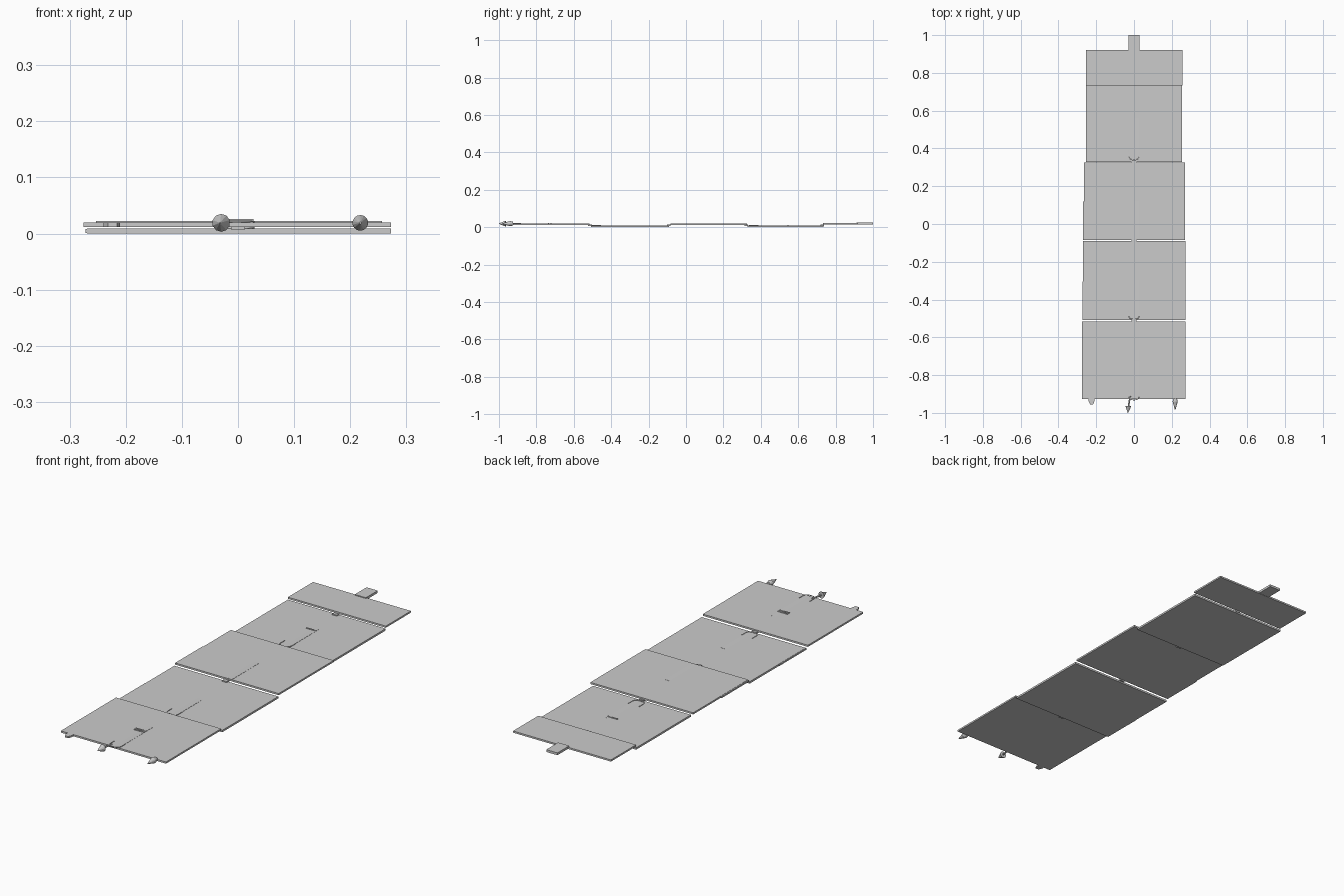
import bpy, math
from mathutils import Vector

if "Cube" in bpy.data.objects:
    bpy.data.objects.remove(bpy.data.objects["Cube"])


def prism(name, outline, z0, z1):
    # Extrude a top-view outline between two heights
    n = len(outline)
    verts = [(x, y, z) for z in (z0, z1) for x, y in outline]
    faces = [tuple(reversed(range(n))), tuple(range(n, 2 * n))]
    faces += [(i, (i + 1) % n, n + (i + 1) % n, n + i) for i in range(n)]
    mesh = bpy.data.meshes.new(name)
    mesh.from_pydata(verts, [], faces)
    ob = bpy.data.objects.new(name, mesh)
    bpy.context.collection.objects.link(ob)
    return ob


def box(name, x0, x1, y0, y1, z0, z1):
    return prism(name, [(x0, y0), (x1, y0), (x1, y1), (x0, y1)], z0, z1)


def cone(name, a, b, r0, r1, sides=10):
    # Tapered solid running from point a to point b
    a, b = Vector(a), Vector(b)
    d = b - a
    bpy.ops.mesh.primitive_cone_add(vertices=sides, radius1=r0, radius2=r1,
                                    depth=d.length, location=(a + b) / 2)
    ob = bpy.context.object
    ob.rotation_euler = d.to_track_quat('Z', 'Y').to_euler()
    ob.name = name


# Stepped row of flat panels
panels = [
    (-0.275, 0.273, -0.926, -0.515, 0.012, 0.020),
    (-0.269, 0.273, -0.507, -0.090, 0.000, 0.009),
    (-0.265, 0.271, -0.084, 0.325, 0.012, 0.020),
    (-0.255, 0.255, 0.328, 0.735, 0.000, 0.009),
    (-0.253, 0.257, 0.733, 0.920, 0.014, 0.022),
]
for i, p in enumerate(panels):
    box(f"panel_{i + 1}", *p)

# Slightly wider strips on the left edges
box("edge_strip_middle", -0.270, -0.264, -0.084, 0.120, 0.012, 0.019)
box("edge_strip_front", -0.272, -0.268, -0.507, -0.305, 0.001, 0.008)

# End tongue
box("tongue", -0.030, 0.028, 0.912, 1.0, 0.015, 0.026)

# Low central straps, tilted sideways so the right edge lifts from the panel
for i, (y0, y1, z) in enumerate([(-0.926, -0.670, 0.020), (-0.500, -0.300, 0.009),
                                 (-0.080, 0.120, 0.020), (0.340, 0.560, 0.009)]):
    strap = box(f"strap_{i + 1}", -0.027, 0.027, y0, y1, z - 0.003, z)
    strap.rotation_euler = (0, -0.03, 0)
    strap.location.x = 0.03 * z

# Cross bars over the straps
for i, (y, z) in enumerate([(-0.735, 0.020), (-0.722, 0.020), (0.545, 0.009)]):
    box(f"cross_bar_{i + 1}", -0.026, 0.026, y - 0.003, y + 0.003, z - 0.002, z + 0.003)

# Thin U-shaped loops at the strap ends
for i, (y, z) in enumerate([(-0.932, 0.020), (-0.505, 0.009), (0.338, 0.009)]):
    curve = bpy.data.curves.new(f"loop_{i + 1}", 'CURVE')
    curve.dimensions = '3D'
    curve.bevel_depth = 0.0018
    curve.bevel_resolution = 1
    curve.use_fill_caps = True
    path = [(-0.028, y + 0.05)]
    path += [(-0.028 * math.cos(t * math.pi / 6),
              y + 0.018 * (1 - math.sin(t * math.pi / 6))) for t in range(7)]
    path += [(0.028, y + 0.05)]
    spline = curve.splines.new('POLY')
    spline.points.add(len(path) - 1)
    for pt, (x, yy) in zip(spline.points, path):
        pt.co = (x, yy, z + 0.001, 1)
    bpy.context.collection.objects.link(bpy.data.objects.new(curve.name, curve))

# Small hinge tabs in the seams
for i, (y, z) in enumerate([(-0.513, 0.010), (-0.092, 0.010), (0.322, 0.010), (0.728, 0.010)]):
    box(f"hinge_tab_{i + 1}", -0.012, 0.012, y - 0.010, y + 0.010, z - 0.004, z + 0.004)

# Front pin with arrow head
cone("pin_rod", (-0.020, -0.91, 0.019), (-0.030, -0.97, 0.019), 0.004, 0.004, 8)
cone("pin_head", (-0.030, -0.964, 0.019), (-0.032, -1.0, 0.019), 0.016, 0.001)

# Right pointed peg and left blunt peg
cone("right_peg_base", (0.218, -0.924, 0.019), (0.218, -0.940, 0.019), 0.010, 0.014, 14)
cone("right_peg_tip", (0.218, -0.940, 0.019), (0.218, -0.982, 0.019), 0.014, 0.002, 14)
prism("left_peg", [(-0.232, -0.955), (-0.216, -0.955), (-0.210, -0.938),
                   (-0.210, -0.925), (-0.240, -0.925), (-0.240, -0.938)], 0.012, 0.020)
